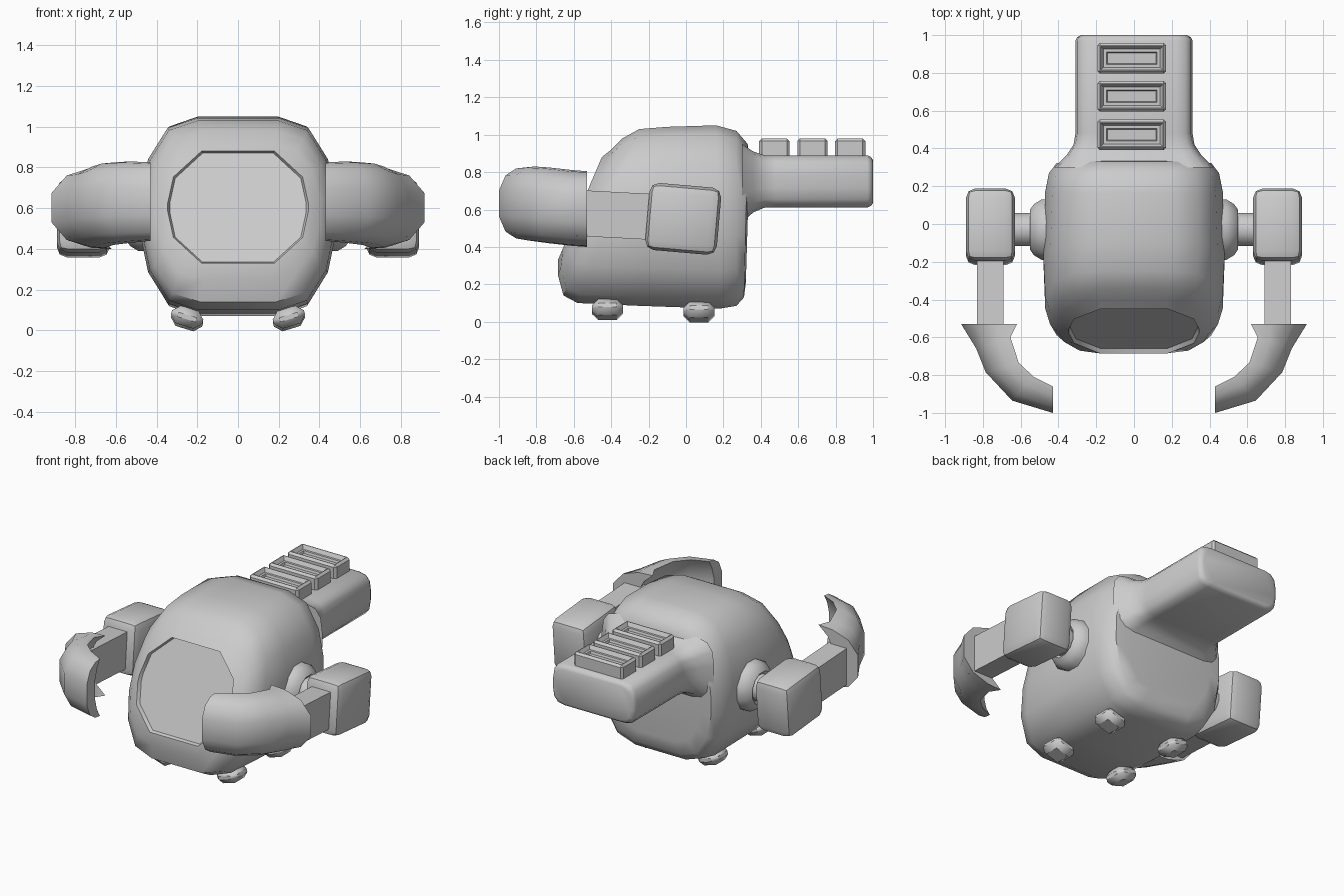
import bpy, bmesh, math
from mathutils import Matrix, Vector

if "Cube" in bpy.data.objects:
    bpy.data.objects.remove(bpy.data.objects["Cube"])

grey = bpy.data.materials.new("plain grey")
grey.diffuse_color = (0.6, 0.6, 0.6, 1)
grey.use_nodes = True
grey.node_tree.nodes["Principled BSDF"].inputs["Base Color"].default_value = grey.diffuse_color


def finish(name, bm, mirror=False, angle=40):
    """Turn a bmesh into a smooth-shaded object, optionally mirrored in x."""
    bmesh.ops.recalc_face_normals(bm, faces=bm.faces)
    me = bpy.data.meshes.new(name)
    bm.to_mesh(me)
    bm.free()
    me.materials.append(grey)
    ob = bpy.data.objects.new(name, me)
    bpy.context.collection.objects.link(ob)
    bpy.ops.object.select_all(action='DESELECT')
    ob.select_set(True)
    bpy.context.view_layer.objects.active = ob
    bpy.ops.object.shade_smooth_by_angle(angle=math.radians(angle))
    if mirror:
        ob.modifiers.new("mirror", 'MIRROR')
    return ob


def loft(rings):
    """Skin a list of equal-length point rings and cap both ends."""
    bm = bmesh.new()
    vs = [[bm.verts.new(p) for p in r] for r in rings]
    n = len(vs[0])
    for a, b in zip(vs, vs[1:]):
        for i in range(n):
            j = (i + 1) % n
            bm.faces.new((a[i], a[j], b[j], b[i]))
    bm.faces.new(vs[0])
    bm.faces.new(vs[-1])
    return bm


def section(quarter, hx, yb, zb, yt, zt):
    """Sixteen-sided ring leaning from (yb, zb) up to (yt, zt)."""
    right = quarter + [(x, -z) for x, z in reversed(quarter)]
    loop = right + [(-x, z) for x, z in reversed(right)]
    return [(x * hx, yb + (yt - yb) * (z + 1) / 2, zb + (zt - zb) * (z + 1) / 2)
            for x, z in loop]


def block(size, loc, bevel, rot=None, segments=1):
    bm = bmesh.new()
    bmesh.ops.create_cube(bm, size=1)
    bmesh.ops.scale(bm, vec=size, verts=bm.verts)
    if bevel:
        bmesh.ops.bevel(bm, geom=bm.edges[:], offset=bevel, segments=segments,
                        profile=0.5, affect='EDGES')
    m = Matrix.Translation(loc)
    if rot:
        m = m @ Matrix.Rotation(math.radians(rot[0]), 4, rot[1])
    bmesh.ops.transform(bm, matrix=m, verts=bm.verts)
    return bm


# Body with recessed slanted front panel
HULL = [(0.42, 1), (0.72, 0.9), (0.92, 0.58), (1, 0.2)]
RIM = [(0.52, 1), (0.72, 0.77), (0.92, 0.54), (1, 0.08)]
BOX = [(0.72, 1), (0.88, 0.92), (0.97, 0.68), (1, 0.25)]
body = [section(RIM, 0.335, -0.66, 0.335, -0.43, 0.87),
        section(RIM, 0.345, -0.685, 0.33, -0.45, 0.88)]
for ring in [(0.40, -0.685, 0.25, -0.40, 0.92),
             (0.445, -0.655, 0.14, -0.34, 0.98),
             (0.47, -0.58, 0.10, -0.25, 1.03),
             (0.48, -0.25, 0.085, -0.10, 1.042),
             (0.47, 0.18, 0.07, 0.16, 1.05),
             (0.45, 0.27, 0.085, 0.27, 1.02),
             (0.41, 0.31, 0.13, 0.33, 0.95),
             (0.33, 0.32, 0.21, 0.34, 0.87)]:
    body.append(section(HULL, *ring))
finish("body", loft(body))

# Tail flaring out of the back
tail = [(0.42, 0.30, 0.53, 0.95), (0.36, 0.36, 0.585, 0.91),
        (0.32, 0.42, 0.61, 0.89), (0.31, 0.48, 0.61, 0.89),
        (0.31, 0.97, 0.61, 0.89), (0.30, 0.99, 0.62, 0.88),
        (0.28, 1.0, 0.635, 0.865)]
finish("tail", loft([section(BOX, hx, y, zb, y, zt) for hx, y, zb, zt in tail]))

# Three slotted vents along the tail
for i, y in enumerate((0.472, 0.676, 0.878)):
    bm = block((0.365, 0.162, 0.14), (-0.012, y, 0.91), 0.014)
    bm.normal_update()
    bm.faces.ensure_lookup_table()
    top = max(bm.faces, key=lambda f: f.calc_center_median().z)
    for thick, depth in ((0.006, 0), (0.02, -0.025), (0.022, 0), (0.007, -0.015)):
        bmesh.ops.inset_individual(bm, faces=[top], thickness=thick, depth=depth)
    finish("vent_%d" % (i + 1), bm, angle=25)

# Feet under the body, tilted to follow the belly
for name, y, z in (("front_foot", -0.42, 0.065), ("rear_foot", 0.07, 0.052)):
    finish(name, block((0.16, 0.165, 0.09), (0.25, y, z), 0.034, (-17, 'Y')), True)

# Shoulder collar and axle, turned around the x axis
profile = [(0.40, 0.17), (0.49, 0.165), (0.53, 0.14), (0.55, 0.11),
           (0.535, 0.09), (0.66, 0.09)]
rings = [[(x, -0.03 + r * math.cos(k * math.tau / 12 + math.pi / 12),
           0.55 + r * math.sin(k * math.tau / 12 + math.pi / 12))
          for k in range(12)] for x, r in profile]
finish("shoulder_axle", loft(rings), True)

# Shoulder block and forearm
finish("shoulder_block", block((0.26, 0.385, 0.36), (0.76, -0.015, 0.55),
                               0.05, (-5, 'X'), 2), True)
finish("forearm", block((0.14, 0.44, 0.245), (0.76, -0.36, 0.57), 0,
                        (-3, 'X')), True)

# Curved claw: crescent sections swept from the wrist to the tip
stations = [((0.62, -0.53), (0.915, -0.53), 0.40, 0.805),
            ((0.655, -0.60), (0.835, -0.66), 0.405, 0.81),
            ((0.61, -0.735), (0.785, -0.785), 0.42, 0.825),
            ((0.53, -0.81), (0.645, -0.935), 0.43, 0.83),
            ((0.43, -0.86), (0.43, -1.0), 0.44, 0.825)]
CRESCENT = [(0, 1), (0.35, 0.97), (0.75, 0.78), (1, 0.36),
            (1, -0.36), (0.75, -0.78), (0.35, -0.97), (0, -1),
            (0.22, -0.72), (0.38, -0.3), (0.38, 0.3), (0.22, 0.72)]
rings = []
for inner, outer, zb, zt in stations:
    a, b = Vector(inner), Vector(outer)
    rings.append([(*a.lerp(b, u), (zb + zt) / 2 + v * (zt - zb) / 2)
                  for u, v in CRESCENT])
finish("claw", loft(rings), True)
